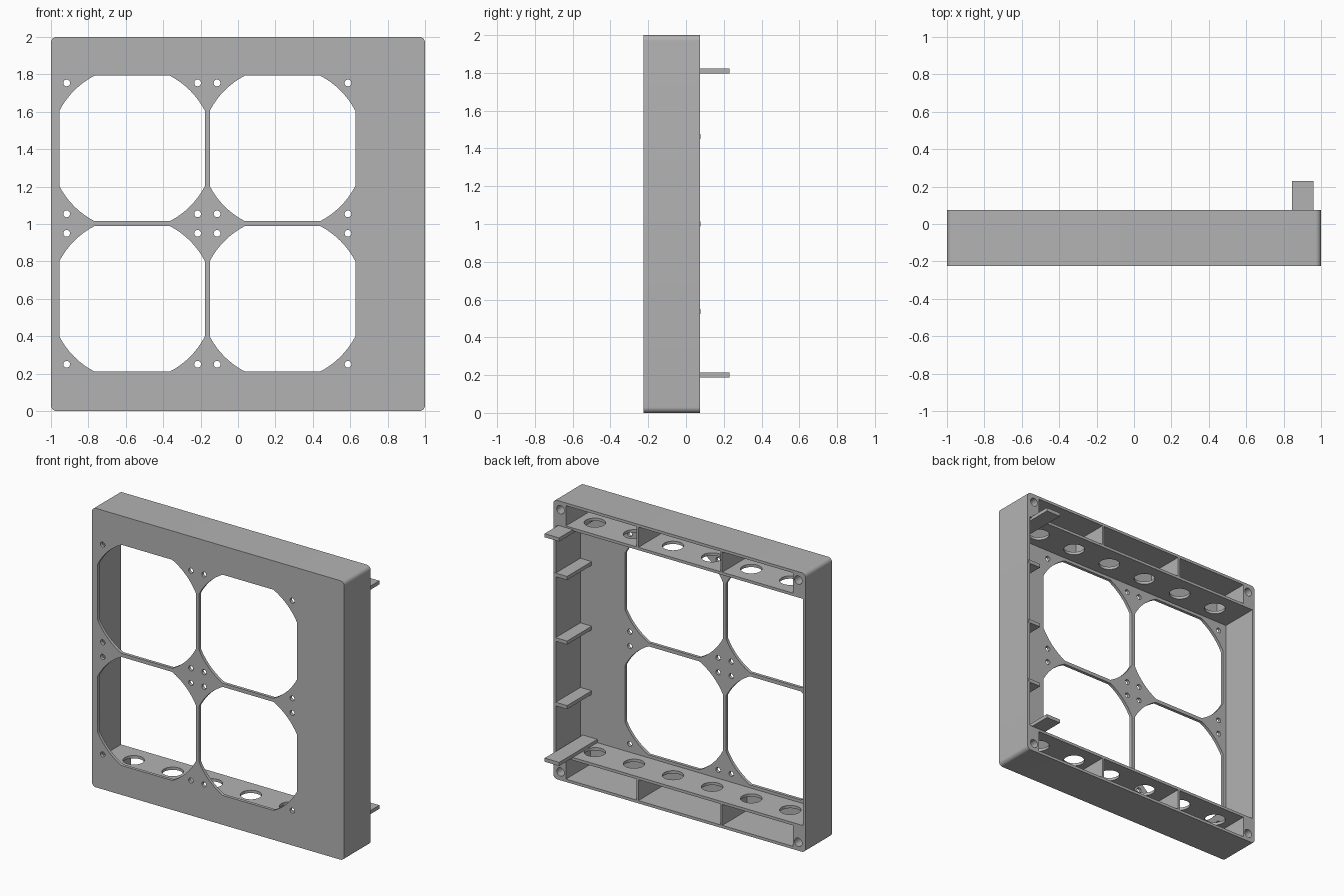
import bpy, bmesh, math
from mathutils import Vector

if "Cube" in bpy.data.objects:
    bpy.data.objects.remove(bpy.data.objects["Cube"], do_unlink=True)

FRONT, BACK, INNER = -0.225, 0.075, -0.203
WALL = 0.98          # inner face of the outer walls, from the centre
MID = 1.0            # height of the frame centre

grey = bpy.data.materials.new("plain grey")
grey.use_nodes = True
grey.diffuse_color = (0.45, 0.45, 0.45, 1)
grey.node_tree.nodes["Principled BSDF"].inputs["Base Color"].default_value = (0.45, 0.45, 0.45, 1)


def prism(bm, outline, start, end, axis="y"):
    """Extrude a flat outline along y (outline in x, z) or z (outline in x, y)."""
    if axis == "y":
        points, step = [(a, start, b) for a, b in outline], (0, end - start, 0)
    else:
        points, step = [(a, b, start) for a, b in outline], (0, 0, end - start)
    face = bm.faces.new([bm.verts.new(p) for p in points])
    out = bmesh.ops.extrude_face_region(bm, geom=[face])
    moved = [g for g in out["geom"] if isinstance(g, bmesh.types.BMVert)]
    bmesh.ops.translate(bm, verts=moved, vec=Vector(step))


def rect(x0, x1, z0, z1):
    return [(x0, z0), (x1, z0), (x1, z1), (x0, z1)]


def arc(cx, cy, r, a0, a1, n):
    return [(cx + r * math.cos(a0 + (a1 - a0) * i / n),
             cy + r * math.sin(a0 + (a1 - a0) * i / n)) for i in range(n + 1)]


def circle(cx, cy, r, n=32):
    return arc(cx, cy, r, 0, math.tau, n)[:-1]


def corner_arcs(cx, cy, r, margin, inset=0.0, n=8):
    """Four arcs joined by straight sides; inset moves the arc centres outwards."""
    pts = []
    for q in range(4):
        a = q * math.pi / 2
        sx, sy = (1, -1, -1, 1)[q], (1, 1, -1, -1)[q]
        pts += arc(cx + sx * inset, cy + sy * inset, r, a + margin, a + math.pi / 2 - margin, n)
    return pts


def make(name, bm):
    bmesh.ops.recalc_face_normals(bm, faces=bm.faces)
    mesh = bpy.data.meshes.new(name)
    bm.to_mesh(mesh)
    bm.free()
    mesh.materials.append(grey)
    obj = bpy.data.objects.new(name, mesh)
    bpy.context.collection.objects.link(obj)
    return obj


def cut(target, bm):
    cutter = make("cutter", bm)
    cutter.hide_render = True
    mod = target.modifiers.new("cut", "BOOLEAN")
    mod.operation, mod.solver, mod.object = "DIFFERENCE", "EXACT", cutter
    bpy.context.view_layer.objects.active = target
    bpy.ops.object.modifier_apply(modifier=mod.name)
    bpy.data.objects.remove(cutter, do_unlink=True)


# Frame body with rounded corners
bm = bmesh.new()
prism(bm, corner_arcs(0, MID, 0.03, 0, 0.97), FRONT, BACK)
frame = make("frame", bm)

# Main cavity and the three pockets above and below it
bm = bmesh.new()
prism(bm, rect(-WALL, WALL, 0.19, 1.815), INNER, 0.3)
for x0, x1 in ((-0.9, -0.34), (-0.325, 0.325), (0.34, 0.9)):
    prism(bm, rect(x0, x1, 0.02, 0.17), INNER, 0.3)
    prism(bm, rect(x0, x1, 1.835, 1.98), INNER, 0.3)
cut(frame, bm)

# Four openings with screw holes around them
bm = bmesh.new()
half, radius = 0.389, 0.438
for cx in (-0.566, 0.238):
    for cz in (0.6, 1.404):
        prism(bm, corner_arcs(cx, cz, radius, math.acos(half / radius)), -0.3, -0.1)
        for sx in (-1, 1):
            for sz in (-1, 1):
                prism(bm, circle(cx + sx * 0.35, cz + sz * 0.35, 0.018, 20), -0.3, -0.1)
cut(frame, bm)

# Round cable holes through both shelves, blind holes in the corner blocks
bm = bmesh.new()
for i in range(6):
    x = (i - 2.5) * 0.31
    prism(bm, circle(x, -0.075, 0.07), 0.12, 0.24, "z")
    prism(bm, circle(x, -0.075, 0.07), 1.76, 1.88, "z")
for x in (-0.943, 0.943):
    for z in (0.06, 1.94):
        prism(bm, circle(x, z, 0.03, 24), -0.15, 0.2)
cut(frame, bm)

# Long tabs sticking out of the back beside the shelves
for name, z in (("lower_tab", 0.201), ("upper_tab", 1.81)):
    bm = bmesh.new()
    prism(bm, rect(0.845, 0.96, z - 0.013, z + 0.013), INNER - 0.005, 0.23)
    make(name, bm)

# Short ribs on the inside of the left wall
for i in range(3):
    z = MID + (i - 1) * 0.463
    bm = bmesh.new()
    prism(bm, rect(0.89, 0.99, z - 0.013, z + 0.013), INNER - 0.005, BACK + 0.001)
    make(f"wall_rib_{i + 1}", bm)

# Smooth the round surfaces, keep the edges sharp
bpy.ops.object.select_all(action="DESELECT")
frame.select_set(True)
bpy.context.view_layer.objects.active = frame
bpy.ops.object.shade_smooth_by_angle(angle=math.radians(30))
